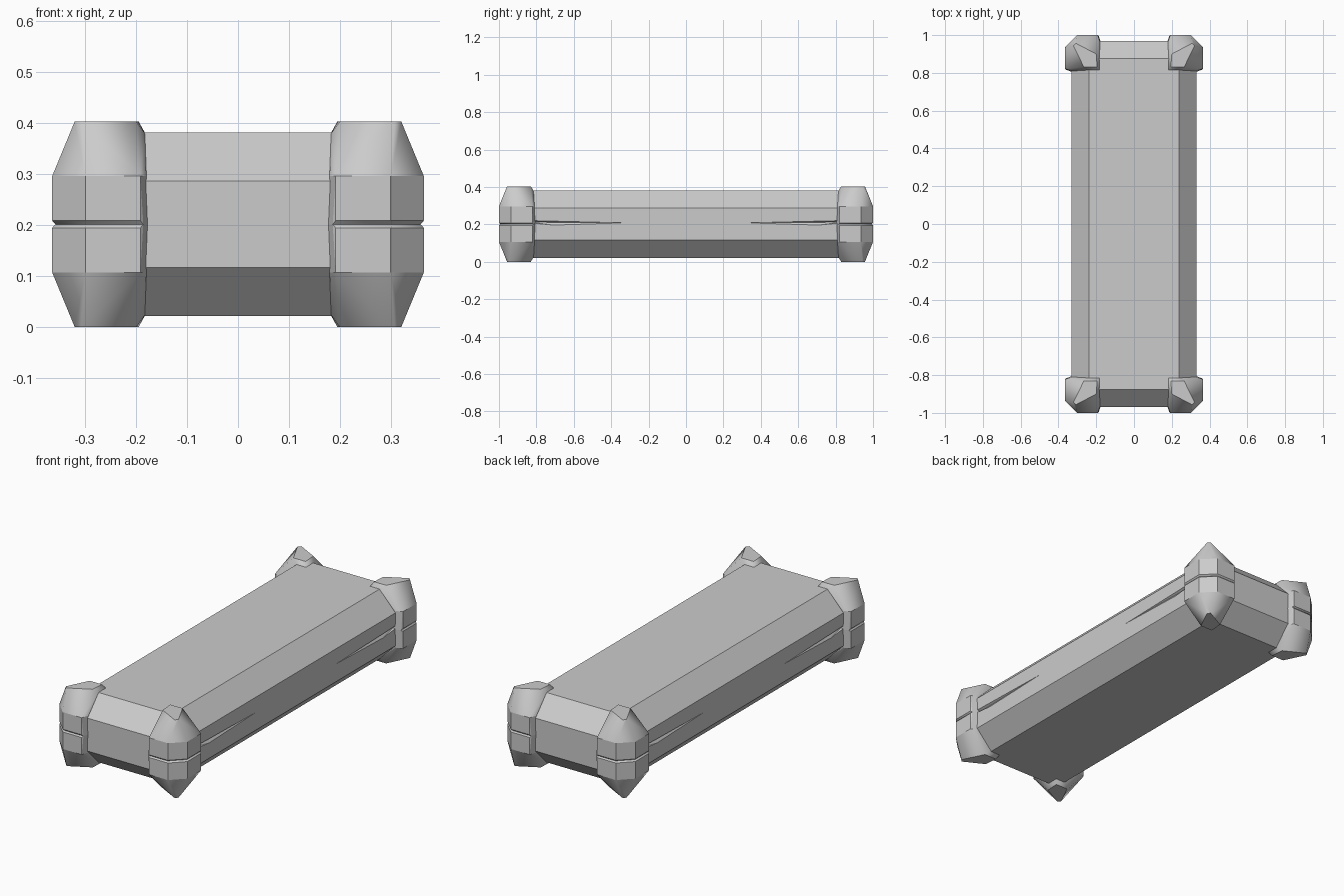
import bpy, bmesh

if "Cube" in bpy.data.objects:
    bpy.data.objects.remove(bpy.data.objects["Cube"])

ZC = 0.2015          # mid height of the whole model
SIGNS = (-1, 1)


def hull(name, groups):
    """One mesh object made of one convex hull per point group."""
    bm = bmesh.new()
    for pts in groups:
        verts = [bm.verts.new(p) for p in pts]
        res = bmesh.ops.convex_hull(bm, input=verts)
        loose = {v for v in res["geom_interior"] + res["geom_unused"]
                 if isinstance(v, bmesh.types.BMVert)}
        if loose:
            bmesh.ops.delete(bm, geom=list(loose), context='VERTS')
    bmesh.ops.dissolve_limit(bm, angle_limit=0.01, verts=bm.verts, edges=bm.edges)
    bmesh.ops.recalc_face_normals(bm, faces=bm.faces)
    mesh = bpy.data.meshes.new(name)
    bm.to_mesh(mesh)
    bm.free()
    ob = bpy.data.objects.new(name, mesh)
    bpy.context.collection.objects.link(ob)
    return ob


# main case: box with every edge chamfered
X, Y, Z, C = 0.332, 0.97, 0.18, 0.095
case_pts = [(sx * a, sy * b, ZC + sz * c)
            for sx in SIGNS for sy in SIGNS for sz in SIGNS
            for a, b, c in ((X, Y - C, Z - C), (X - C, Y, Z - C), (X - C, Y - C, Z))]
case = hull("case", [case_pts])

# shallow tapering dents along both long sides
dent = [(0.34, 0.83, 0.225), (0.34, 0.83, 0.206), (0.34, 0.64, 0.187),
        (0.34, 0.04, 0.206), (0.318, 0.83, 0.212)]
cutter = hull("dent_cutter", [[(sx * x, sy * y, z) for x, y, z in dent]
                              for sx in SIGNS for sy in SIGNS])
cutter.hide_render = True
cutter.hide_set(True)
mod = case.modifiers.new("dents", 'BOOLEAN')
mod.operation = 'DIFFERENCE'
mod.object = cutter
mod.solver = 'EXACT'

# corner guards: plan outline of the upright band, and the small kite on top
band = [(0.18, 0.81), (0.18, 0.965), (0.192, 1.0), (0.30, 1.0),
        (0.365, 0.935), (0.365, 0.822), (0.33, 0.81)]
cap = [(0.195, 0.83), (0.20, 0.90), (0.308, 0.957), (0.321, 0.944), (0.265, 0.83)]
skirt = [(0.182, 0.815), (0.183, 0.878), (0.24, 0.815)]


def guard_half(sx, sy, sz):
    pts = [(x, y, h) for h in (0.007, 0.095) for x, y in band]
    pts += [(x - 0.006, y - 0.006, 0) for x, y in band]     # mid seam groove
    pts += [(x, y, 0.2015) for x, y in cap]
    pts += [(x, y, 0.178) for x, y in skirt]
    return [(sx * x, sy * y, ZC + sz * h) for x, y, h in pts]


for sx, side in ((-1, "left"), (1, "right")):
    for sy, end in ((-1, "front"), (1, "back")):
        guard = hull(f"{end}_{side}_corner_guard",
                     [guard_half(sx, sy, sz) for sz in SIGNS])
        # smooth caps, flat band
        for p in guard.data.polygons:
            p.use_smooth = 0.15 < abs(p.normal.z) < 0.98
